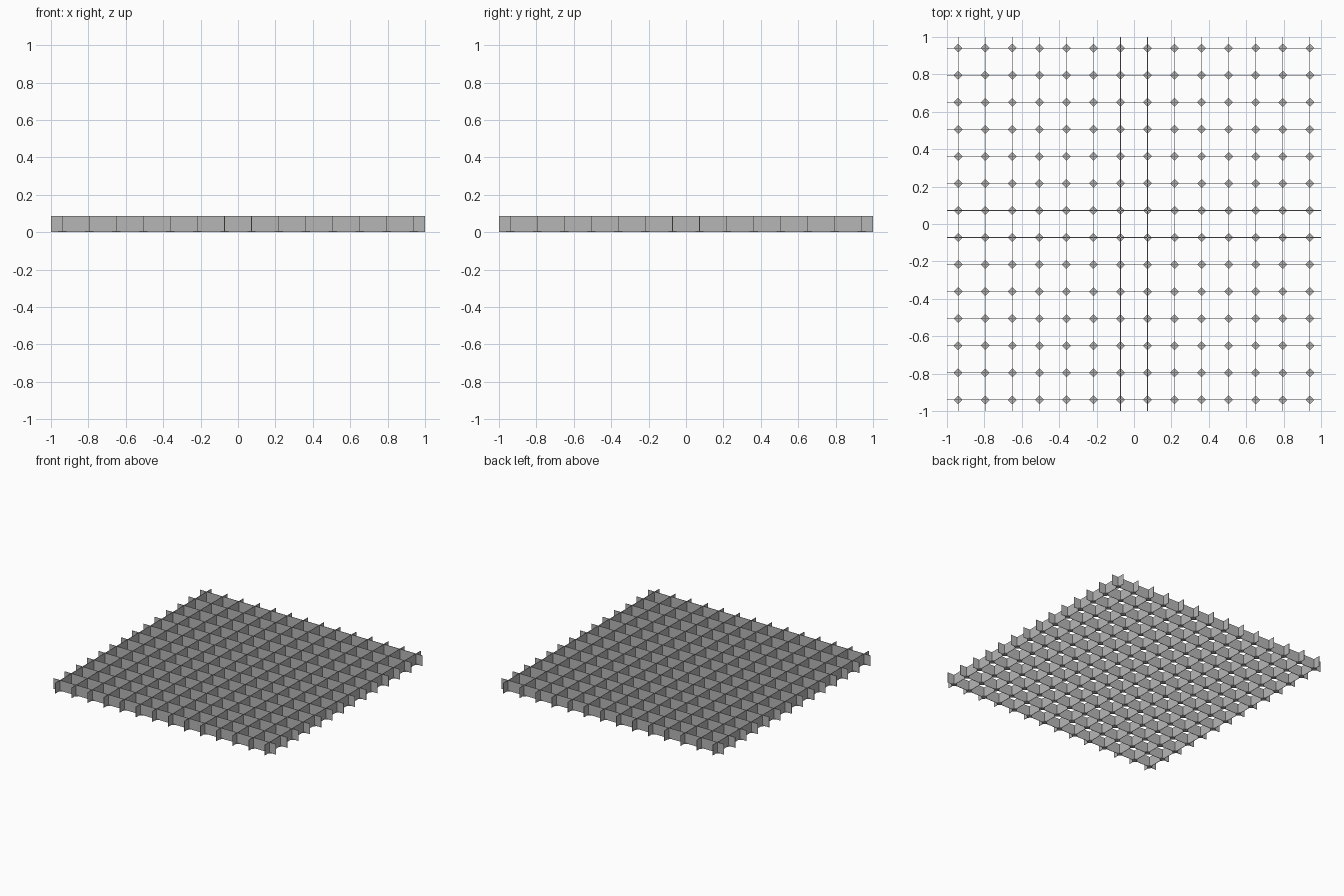
import bpy
import bmesh
from math import pi
from mathutils import Matrix

cube = bpy.data.objects.get("Cube")
if cube:
    bpy.data.objects.remove(cube, do_unlink=True)

COUNT = 14
FIRST = -0.94
STEP = -2 * FIRST / (COUNT - 1)
HEIGHT = 0.085
THICK = 0.003
FOOT_SIDE = 0.034
FOOT_THICK = 0.004

grey = bpy.data.materials.new("plain grey")
grey.use_nodes = True
colour = (0.47, 0.47, 0.47, 1)
grey.diffuse_color = colour
grey.node_tree.nodes["Principled BSDF"].inputs["Base Color"].default_value = colour


def box(name, size, location, turn=0):
    """Box standing on z = 0, turned about its own vertical axis."""
    bm = bmesh.new()
    bmesh.ops.create_cube(bm, size=1)
    bmesh.ops.scale(bm, vec=size, verts=bm.verts)
    bmesh.ops.translate(bm, vec=(0, 0, size[2] / 2), verts=bm.verts)
    bmesh.ops.rotate(bm, matrix=Matrix.Rotation(turn, 3, "Z"), verts=bm.verts)
    mesh = bpy.data.meshes.new(name)
    bm.to_mesh(mesh)
    bm.free()
    mesh.materials.append(grey)
    obj = bpy.data.objects.new(name, mesh)
    obj.location = location
    bpy.context.collection.objects.link(obj)
    return obj


def repeat(obj, offset):
    array = obj.modifiers.new("repeat", "ARRAY")
    array.count = COUNT
    array.use_relative_offset = False
    array.use_constant_offset = True
    array.constant_offset_displace = offset


# Upright slats running both ways
slats_lengthwise = box("slats_lengthwise", (THICK, 2, HEIGHT), (FIRST, 0, 0))
repeat(slats_lengthwise, (STEP, 0, 0))
slats_crosswise = box("slats_crosswise", (2, THICK, HEIGHT), (0, FIRST, 0))
repeat(slats_crosswise, (0, STEP, 0))

# Small diamond feet under every crossing
feet = box("diamond_feet", (FOOT_SIDE, FOOT_SIDE, FOOT_THICK), (FIRST, FIRST, 0), pi / 4)
repeat(feet, (STEP, 0, 0))
repeat(feet, (0, STEP, 0))
